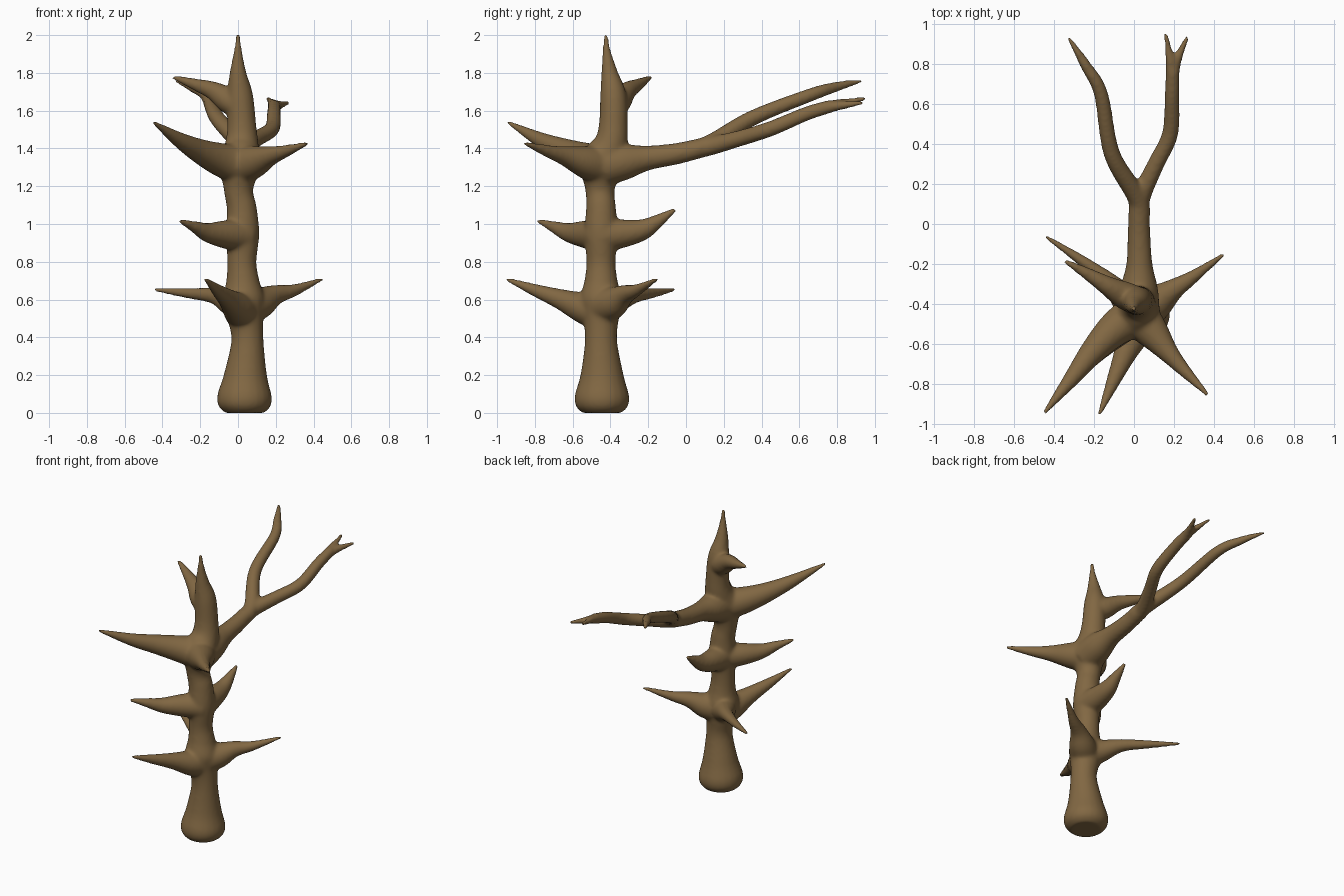
import bpy, bmesh, math
from mathutils import Vector

bark = bpy.data.materials.new("brown bark")
bark.diffuse_color = (0.223, 0.138, 0.056, 1)

SIDES, STEPS = 20, 8
bm = bmesh.new()


def catmull(a, b, c, d, t):
    return 0.5 * (2 * b + (c - a) * t + (2 * a - 5 * b + 4 * c - d) * t * t
                  + (3 * b - a - 3 * c + d) * t ** 3)


def limb(*pts):
    """Closed round tube through (x, y, z, radius) points."""
    p = [Vector(q) for q in pts]
    p = [2 * p[0] - p[1]] + p + [2 * p[-1] - p[-2]]
    path = [catmull(*p[i:i + 4], s / STEPS)
            for i in range(len(p) - 3) for s in range(STEPS)] + [p[-2]]
    pos = [q.to_3d() for q in path]
    rad = [max(q[3], 0.006) for q in path]
    rings, side = [], None
    for i, c in enumerate(pos):
        tan = (pos[min(i + 1, len(pos) - 1)] - pos[max(i - 1, 0)]).normalized()
        if side is None:
            side = tan.orthogonal()
        side = (side - tan * side.dot(tan)).normalized()
        up = tan.cross(side)
        rings.append([bm.verts.new(c + rad[i] * (side * math.cos(a) + up * math.sin(a)))
                      for a in (2 * math.pi * k / SIDES for k in range(SIDES))])
    for r0, r1 in zip(rings, rings[1:]):
        for k in range(SIDES):
            n = (k + 1) % SIDES
            bm.faces.new((r0[k], r0[n], r1[n], r1[k]))
    bm.faces.new(rings[0][::-1])
    bm.faces.new(rings[-1])


# trunk with flared foot and pointed top
limb((.035, -.445, .0, .105), (.035, -.445, .035, .138), (.035, -.445, .09, .145),
     (.04, -.445, .2, .115), (.05, -.45, .38, .086), (.04, -.45, .5, .095),
     (.03, -.45, .6, .112), (.025, -.45, .7, .088), (.02, -.45, .8, .078),
     (.025, -.45, .95, .088), (.02, -.45, 1.08, .08), (.003, -.455, 1.18, .078),
     (.01, -.45, 1.32, .11), (.02, -.40, 1.42, .09), (.02, -.385, 1.52, .077),
     (.01, -.385, 1.68, .07), (0, -.405, 1.8, .045), (0, -.42, 1.92, .022),
     (0, -.425, 2.008, .012))

# lower whorl of three spikes
limb((.04, -.45, .56, .1), (.12, -.385, .585, .085), (.2, -.325, .625, .054),
     (.3, -.26, .65, .033), (.45, -.15, .71, .011))
limb((.03, -.45, .57, .1), (-.04, -.38, .59, .075), (-.13, -.28, .62, .043),
     (-.28, -.17, .635, .027), (-.445, -.06, .652, .011))
limb((.03, -.44, .53, .1), (0, -.54, .555, .085), (-.05, -.66, .6, .056),
     (-.11, -.8, .65, .034), (-.175, -.955, .71, .011))

# middle pair of spikes
limb((.03, -.45, .94, .09), (-.07, -.53, .945, .075), (-.16, -.62, .955, .052),
     (-.23, -.7, .985, .032), (-.31, -.785, 1.017, .012))
limb((.025, -.44, .94, .09), (.025, -.33, .95, .075), (.027, -.23, .97, .057),
     (.03, -.15, 1.015, .037), (.03, -.055, 1.078, .012))

# upper front pair of spikes
limb((.02, -.45, 1.31, .11), (-.09, -.52, 1.34, .09), (-.2, -.63, 1.385, .066),
     (-.31, -.77, 1.445, .042), (-.45, -.945, 1.54, .011))
limb((.01, -.45, 1.31, .11), (.09, -.54, 1.33, .085), (.17, -.64, 1.36, .053),
     (.25, -.73, 1.385, .034), (.37, -.855, 1.427, .012))

# small horn near the crown
limb((.02, -.385, 1.62, .07), (-.05, -.355, 1.655, .07), (-.13, -.31, 1.705, .05),
     (-.23, -.25, 1.74, .032), (-.345, -.185, 1.778, .013))

# long rear bough, forking into two branches
limb((.02, -.43, 1.31, .11), (.025, -.32, 1.33, .095), (.027, -.2, 1.35, .066),
     (.025, -.05, 1.372, .057), (.025, .11, 1.41, .052))
limb((.025, -.02, 1.38, .05), (.02, .12, 1.42, .05), (-.11, .35, 1.56, .042),
     (-.165, .65, 1.68, .036), (-.24, .79, 1.725, .028), (-.328, .932, 1.758, .011))
limb((.025, -.02, 1.38, .05), (.03, .12, 1.41, .05), (.105, .29, 1.455, .043),
     (.18, .45, 1.505, .041), (.19, .64, 1.585, .038), (.193, .77, 1.625, .035))
# twin tips on the right branch
limb((.192, .70, 1.607, .035), (.183, .80, 1.635, .026), (.158, .955, 1.665, .011))
limb((.192, .70, 1.607, .035), (.208, .80, 1.625, .027), (.268, .937, 1.641, .011))

bmesh.ops.recalc_face_normals(bm, faces=bm.faces)
mesh = bpy.data.meshes.new("bare_tree")
bm.to_mesh(mesh)
bm.free()
mesh.materials.append(bark)
tree = bpy.data.objects.new("bare_tree", mesh)
bpy.context.collection.objects.link(tree)

# fuse the limbs and soften the joints
fuse = tree.modifiers.new("fuse", 'REMESH')
fuse.mode = 'VOXEL'
fuse.voxel_size = 0.01
fuse.use_smooth_shade = True
soft = tree.modifiers.new("soften", 'SMOOTH')
soft.factor = 0.5
soft.iterations = 14
